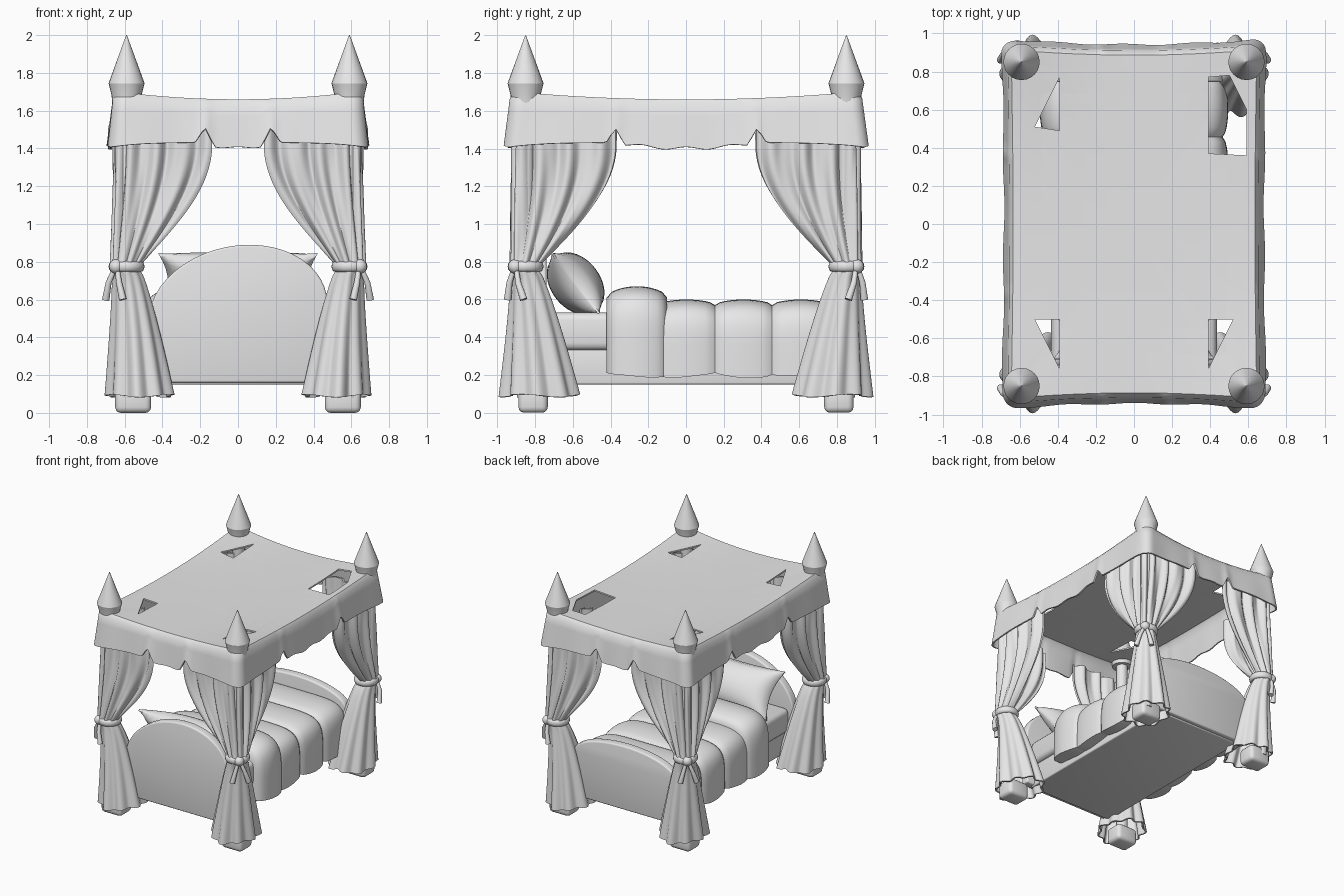
import bpy, bmesh, math
from math import sin, cos, pi, radians
from mathutils import Matrix, Vector

if "Cube" in bpy.data.objects:
    bpy.data.objects.remove(bpy.data.objects["Cube"])

grey = bpy.data.materials.new("plain_grey")
grey.use_nodes = True
grey.diffuse_color = (0.8, 0.8, 0.8, 1)
grey.node_tree.nodes["Principled BSDF"].inputs["Base Color"].default_value = (0.8, 0.8, 0.8, 1)


def select(ob):
    bpy.ops.object.select_all(action='DESELECT')
    ob.select_set(True)
    bpy.context.view_layer.objects.active = ob


def finish(name, bm, angle=40, bevel=0, thick=0):
    bmesh.ops.recalc_face_normals(bm, faces=bm.faces)
    me = bpy.data.meshes.new(name)
    bm.to_mesh(me)
    bm.free()
    ob = bpy.data.objects.new(name, me)
    bpy.context.collection.objects.link(ob)
    me.materials.append(grey)
    select(ob)
    if thick:
        mod = ob.modifiers.new("thickness", 'SOLIDIFY')
        mod.thickness, mod.offset = thick, 0
        bpy.ops.object.modifier_apply(modifier=mod.name)
    if bevel:
        mod = ob.modifiers.new("rounding", 'BEVEL')
        mod.width, mod.segments = bevel, 3
        bpy.ops.object.modifier_apply(modifier=mod.name)
    bpy.ops.object.shade_smooth_by_angle(angle=radians(angle))
    return ob


def loft(rings, closed=True, caps=(False, False)):
    bm = bmesh.new()
    rows = [[bm.verts.new(p) for p in ring] for ring in rings]
    n = len(rows[0])
    for a, b in zip(rows, rows[1:]):
        for i in range(n if closed else n - 1):
            j = (i + 1) % n
            bm.faces.new((a[i], a[j], b[j], b[i]))
    for row, cap in ((rows[0], caps[0]), (rows[-1], caps[1])):
        if cap:
            bm.faces.new(row)
    return bm


def box(name, centre, size, bevel):
    bm = bmesh.new()
    bmesh.ops.create_cube(bm, size=1, matrix=Matrix.Translation(centre) @ Matrix.Diagonal((*size, 1)))
    return finish(name, bm, bevel=bevel)


def lathe(name, x, y, profile, steps=24):
    rings = [[(x + r * cos(2 * pi * i / steps), y + r * sin(2 * pi * i / steps), z)
              for i in range(steps)] for r, z in profile]
    return finish(name, loft(rings, caps=(True, True)), angle=25)


# Base and mattress
box("bed_base", (0, 0, 0.245), (0.8, 1.56, 0.19), 0.01)
box("mattress", (0, 0, 0.43), (0.87, 1.5, 0.2), 0.04)


# Arched end boards
def board(name, y, top, skew):
    outline = [(-0.47, 0.16), (0.47, 0.16)]
    for i in range(25):
        a = pi * i / 24
        outline.append((0.47 * cos(a) + skew * sin(a), 0.53 + (top - 0.53) * sin(a)))
    rings = [[(x, yy, z) for x, z in outline] for yy in (y - 0.035, y + 0.035)]
    finish(name, loft(rings, caps=(True, True)), bevel=0.012)


board("headboard", -0.775, 0.89, 0.06)
board("footboard", 0.78, 0.69, 0)


# Quilt with puffed bands and a thick folded edge
def quilt(name, y0, y1, bands, half, top, puff):
    rings = []
    steps = 12 * bands
    for k in range(steps + 1):
        q = abs(sin(pi * bands * k / steps)) ** 0.5
        y = y0 + (y1 - y0) * k / steps
        ring = []
        for i in range(41):
            a = pi * i / 40
            c, s = cos(a), max(sin(a), 0)
            low = 0.205 + 0.008 * sin(y * 13) - 0.015 * q
            ring.append(((half + puff * q) * math.copysign(abs(c) ** 0.35, c), y,
                         low + (top + puff * q - low) * s ** 0.35))
        rings.append(ring)
    finish(name, loft(rings, caps=(True, True)), angle=60)


quilt("quilt", -0.15, 0.76, 3, 0.465, 0.57, 0.03)
quilt("quilt_fold", -0.42, -0.1, 1, 0.46, 0.61, 0.06)

# Pillow leaning on the headboard
bm = bmesh.new()
bmesh.ops.create_cube(bm, size=2)
bmesh.ops.subdivide_edges(bm, edges=bm.edges[:], cuts=17, use_grid_fill=True)
for v in bm.verts:
    a, b, w = v.co
    puff = max((1 - a * a) * (1 - b * b), 0) ** 0.5
    v.co = (0.42 * a * (1 - 0.12 * (1 - b * b)), 0.2 * b * (1 - 0.1 * (1 - a * a)),
            w * (0.006 + 0.125 * puff))
bm.transform(Matrix.Translation((0, -0.585, 0.685)) @ Matrix.Rotation(radians(128), 4, 'X'))
finish("pillow", bm, angle=80)


# Canopy: sagging roof and scalloped valance in one cloth
def rounded_rect(a, b, r, n=72, arc=8):
    pts = []
    for k, (sx, sy) in enumerate(((1, 1), (-1, 1), (-1, -1), (1, -1))):
        pts += [Vector((sx * (a - r) + r * cos(pi / 2 * (k + i / arc)),
                        sy * (b - r) + r * sin(pi / 2 * (k + i / arc)))) for i in range(arc + 1)]
        end = Vector(((a - r) * (-sx if k % 2 == 0 else sx), (b - r) * (sy if k % 2 == 0 else -sy)))
        end += Vector(((0, r * sy) if k % 2 == 0 else (r * sx, 0)))
        start = pts[-1]
        pts += [start.lerp(end, i / n) for i in range(1, n)]
    return pts


HX, HY = 0.655, 0.93


def roof_z(x, y):
    k = max(abs(x) / HX, abs(y) / HY)
    return 1.645 + 0.01 * k * k + 0.045 * (x * y / (HX * HY)) ** 2


def hem_z(p):
    side = abs(p.x) > HX - 0.01
    s, notch = (abs(p.y), 0.36) if side else (abs(p.x), 0.165)
    tip = 0.08 * max(0, 1 - abs(s - notch) / 0.05)
    if s < notch:
        return 1.4 + 0.03 * (s / notch) ** 2 + 0.008 * cos(s * 28) + tip
    edge = (s - notch) / ((HY if side else HX) - notch)
    return 1.43 - 0.025 * edge ** 3 + tip


def bowed(p):
    # Long edges pull in between the corners
    return Vector((p.x * (1 - 0.015 * (1 - (p.y / HY) ** 2)), p.y * (1 - 0.03 * (1 - (p.x / HX) ** 2))))


rim = rounded_rect(HX, HY, 0.07)
rings = []
for t in (1, 0.66, 0.33, 0.1):
    ring = []
    for i, p in enumerate(rim):
        out = 1 + t * (0.05 + 0.006 * sin(i * 0.3))
        b, top = bowed(p), roof_z(p.x, p.y)
        ring.append((b.x * out, b.y * (1 + (out - 1) * 0.75), top + (hem_z(p) - top) * t))
    rings.append(ring)
for k in (0.98, 0.9, 0.75, 0.6, 0.4, 0.2, 0.04):
    rings.append([(*(bowed(p) * k), roof_z(p.x * k, p.y * k)) for p in rim])
canopy = finish("canopy", loft(rings, caps=(False, True)), angle=60, thick=0.012)

# Openings in the roof
holes = [[(-0.39, 0.77), (-0.52, 0.51), (-0.39, 0.49)],
         [(0.39, 0.77), (0.5, 0.78), (0.59, 0.6), (0.59, 0.36), (0.39, 0.37)],
         [(-0.39, -0.5), (-0.52, -0.5), (-0.39, -0.76)],
         [(0.39, -0.5), (0.52, -0.5), (0.39, -0.76)]]
for hole in holes:
    cutter = finish("roof_cutter", loft([[(x, y, z) for x, y in hole] for z in (1.55, 1.8)],
                                        caps=(True, True)))
    cutter.hide_render = True
    select(canopy)
    mod = canopy.modifiers.new("opening", 'BOOLEAN')
    mod.operation, mod.object, mod.solver = 'DIFFERENCE', cutter, 'EXACT'
    bpy.ops.object.modifier_apply(modifier=mod.name)
    bpy.data.objects.remove(cutter)
for f in canopy.data.polygons:
    if abs(f.normal.z) > 0.97:
        f.use_smooth = False


# Corner posts, finials, feet, curtains and ties
def tie_tail(name, pts):
    cu = bpy.data.curves.new(name, 'CURVE')
    cu.dimensions, cu.bevel_depth, cu.use_fill_caps = '3D', 0.02, True
    sp = cu.splines.new('POLY')
    sp.points.add(len(pts) - 1)
    for i, (pt, p) in enumerate(zip(sp.points, pts)):
        pt.co = (*p, 1)
        pt.radius = 0.6 + 0.2 * i
    ob = bpy.data.objects.new(name, cu)
    bpy.context.collection.objects.link(ob)
    cu.materials.append(grey)


def corner(sx, sy, tag):
    lathe("post_" + tag, sx * 0.59, sy * 0.85, [(0.045, 0.08), (0.045, 1.69)])
    lathe("finial_" + tag, sx * 0.59, sy * 0.85,
          [(0.075, 1.64), (0.08, 1.685), (0.095, 1.745), (0.088, 1.765), (0.068, 1.82), (0.002, 2)])
    box("foot_" + tag, (sx * 0.555, sy * 0.81, 0.07), (0.19, 0.155, 0.14), 0.03)

    # Upper drape: an L at the top gathered into the tie
    rings = []
    for k in range(21):
        z = 0.77 + 0.75 * k / 20
        t = min((z - 0.77) / 0.65, 1)
        f = sin(t * pi / 2)
        ring = []
        for i in range(97):
            u = i / 48 - 1
            a = pi / 4 - u * radians(140)
            tie = Vector((0.6 + 0.065 * cos(a), 0.86 + 0.065 * sin(a)))
            top = Vector((0.63 - 0.49 * max(-u, 0) ** 1.2, 0.895 - 0.525 * max(u, 0) ** 1.2))
            n = pi / 4 * (1 - math.tanh(4 * u))
            wave = (0.006 + 0.014 * f) * (sin(u * 24) + 0.4 * sin(u * 41 + 3 * t))
            p = tie.lerp(top, f) + Vector((cos(n), sin(n))) * wave
            ring.append((sx * p.x, sy * p.y, z))
        rings.append(ring)
    finish("upper_curtain_" + tag, loft(rings, closed=False), angle=70, thick=0.012)

    # Lower drape: pleated flare, its middle drifting toward the bed
    rings = []
    for k in range(15):
        w = k / 14
        drift, g = w ** 0.6, w ** 0.9
        ring = []
        for i in range(96):
            a = 2 * pi * i / 96
            r = 1 + (0.04 + 0.05 * g) * sin(9 * a + 0.8 * w) + 0.03 * sin(5 * a)
            ring.append((sx * (0.6 - 0.08 * drift + (0.065 + 0.1 * g) * r * cos(a)),
                         sy * (0.86 - 0.09 * drift + (0.065 + 0.13 * g) * r * sin(a)),
                         0.77 - 0.68 * w + 0.008 * w * sin(3 * a)))
        rings.append(ring)
    finish("lower_curtain_" + tag, loft(rings), angle=70, thick=0.012)

    # Tie band, knot and tails
    rings = []
    for k in range(33):
        a = 2 * pi * k / 32
        rings.append([(sx * (0.59 + (0.077 + 0.018 * cos(b)) * cos(a)),
                       sy * (0.85 + (0.077 + 0.018 * cos(b)) * sin(a)),
                       0.775 + 0.028 * sin(b)) for b in [2 * pi * j / 12 for j in range(12)]])
    finish("tie_band_" + tag, loft(rings), angle=60)
    bm = bmesh.new()
    bmesh.ops.create_uvsphere(bm, u_segments=16, v_segments=10, radius=0.038,
                              matrix=Matrix.Translation((sx * 0.645, sy * 0.905, 0.775)))
    finish("tie_knot_" + tag, bm, angle=60)
    tie_tail("tie_tail_side_" + tag, [(sx * 0.65, sy * 0.9, 0.77), (sx * 0.685, sy * 0.89, 0.69),
                                      (sx * 0.7, sy * 0.86, 0.6)])
    tie_tail("tie_tail_end_" + tag, [(sx * 0.64, sy * 0.91, 0.77), (sx * 0.63, sy * 0.935, 0.69),
                                     (sx * 0.61, sy * 0.945, 0.6)])


for sx, side in ((1, "left"), (-1, "right")):
    for sy, end in ((-1, "front"), (1, "back")):
        corner(sx, sy, end + "_" + side)
